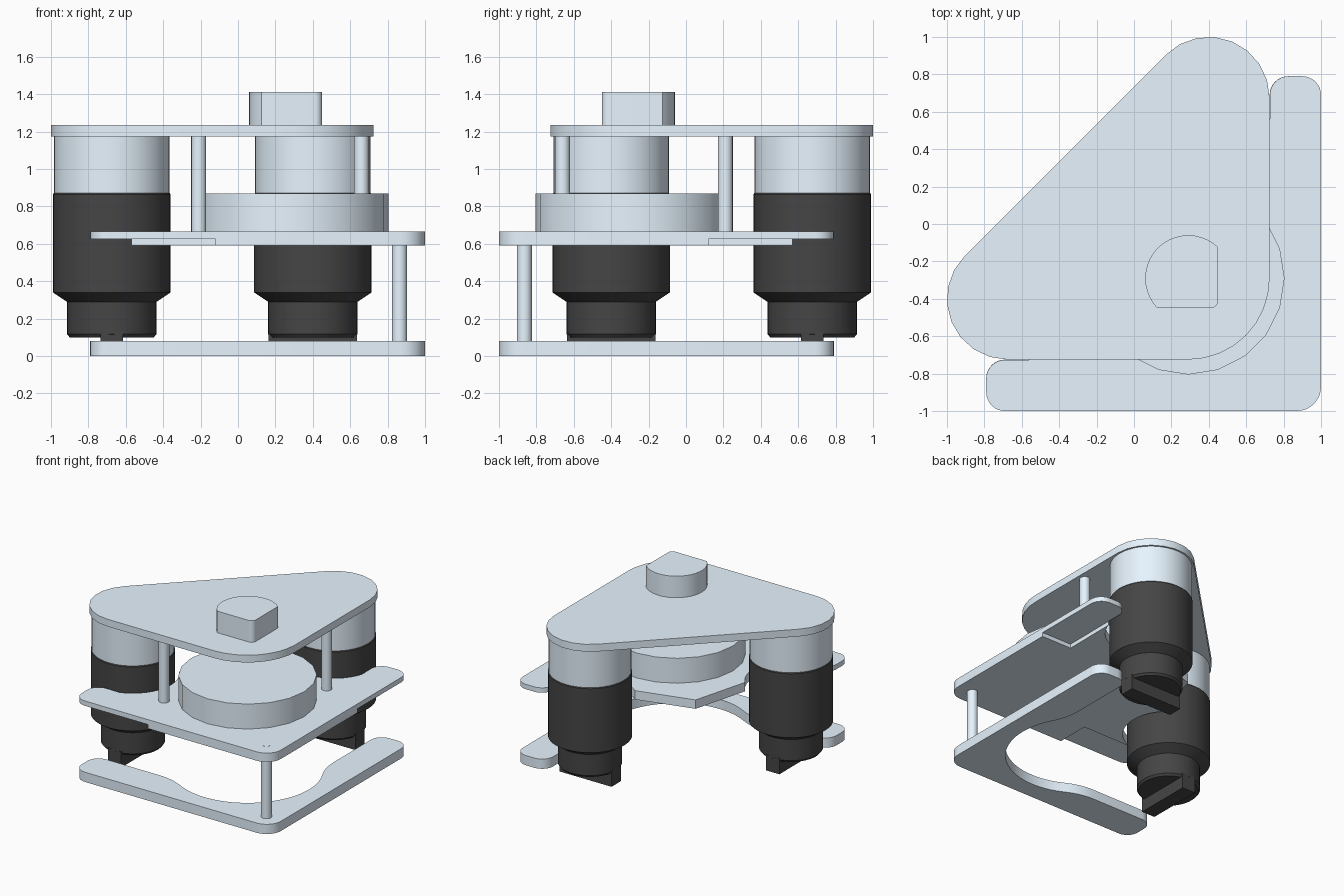
import bpy, bmesh, math
from mathutils import Vector

if "Cube" in bpy.data.objects:
    bpy.data.objects.remove(bpy.data.objects["Cube"])

dark = bpy.data.materials.new("dark_plastic")
dark.diffuse_color = (0.06, 0.06, 0.06, 1)
dark.use_nodes = True
dark.node_tree.nodes["Principled BSDF"].inputs["Base Color"].default_value = dark.diffuse_color
steel = bpy.data.materials.new("light_steel")
steel.diffuse_color = (0.8, 0.91, 1.0, 1)
steel.use_nodes = True
steel.node_tree.nodes["Principled BSDF"].inputs["Base Color"].default_value = steel.diffuse_color


def finish(name, bm, mat=steel, angle=30):
    bmesh.ops.recalc_face_normals(bm, faces=bm.faces)
    me = bpy.data.meshes.new(name)
    bm.to_mesh(me)
    bm.free()
    ob = bpy.data.objects.new(name, me)
    bpy.context.collection.objects.link(ob)
    me.materials.append(mat)
    bpy.context.view_layer.objects.active = ob
    ob.select_set(True)
    bpy.ops.object.shade_smooth_by_angle(angle=math.radians(angle))
    ob.select_set(False)
    return ob


def arc(cx, cy, r, a0, a1, n):
    """Outline points along an arc, angles in degrees."""
    angles = [math.radians(a0 + (a1 - a0) * i / n) for i in range(n + 1)]
    return [(cx + r * math.cos(a), cy + r * math.sin(a), 0) for a in angles]


def fillet(points, n=8):
    """Round each (x, y, radius) corner of a closed outline."""
    out = []
    for i, (x, y, r) in enumerate(points):
        p = Vector((x, y))
        if r == 0:
            out.append(p)
            continue
        u = (Vector(points[i - 1][:2]) - p).normalized()
        v = (Vector(points[(i + 1) % len(points)][:2]) - p).normalized()
        half = u.angle(v) / 2
        c = p + (u + v).normalized() * (r / math.sin(half))
        a = p + u * (r / math.tan(half)) - c
        b = p + v * (r / math.tan(half)) - c
        start = math.atan2(a.y, a.x)
        turn = (math.atan2(b.y, b.x) - start + math.pi) % (2 * math.pi) - math.pi
        for k in range(n + 1):
            t = start + turn * k / n
            out.append(c + Vector((math.cos(t), math.sin(t))) * r)
    return out


def mirrored(half):
    """Complete an outline across the diagonal x = -y."""
    return half + [(-y, -x, r) for x, y, r in reversed(half[1:-1])]


def plate(name, points, z0, z1):
    outline = fillet(points)
    bm = bmesh.new()
    low = [bm.verts.new((p.x, p.y, z0)) for p in outline]
    high = [bm.verts.new((p.x, p.y, z1)) for p in outline]
    bm.faces.new(low)
    bm.faces.new(high)
    for i in range(len(low)):
        bm.faces.new((low[i - 1], low[i], high[i], high[i - 1]))
    return finish(name, bm)


def lathe(name, x, y, profile, mat=steel, n=40):
    """Stack of rings from an (r, z) profile, capped at both ends."""
    bm = bmesh.new()
    rings = []
    for r, z in profile:
        rings.append([bm.verts.new((x + r * math.cos(2 * math.pi * i / n),
                                    y + r * math.sin(2 * math.pi * i / n), z)) for i in range(n)])
    for a, b in zip(rings, rings[1:]):
        for i in range(n):
            bm.faces.new((a[i - 1], a[i], b[i], b[i - 1]))
    bm.faces.new(rings[0])
    bm.faces.new(rings[-1])
    return finish(name, bm, mat)


def box(name, center, size, mat):
    bm = bmesh.new()
    bmesh.ops.create_cube(bm, size=1)
    for v in bm.verts:
        v.co = Vector([c + s * k for c, s, k in zip(center, size, v.co)])
    return finish(name, bm, mat)


# Base: L-shaped frame with a round cutout
arm = [(1, -1, 0.13), (1, 0.79, 0.1), (0.725, 0.79, 0.1)]
plate("base_frame", mirrored(arm + [(0.725, 0.09, 0.5)] + arc(0.29, -0.29, 0.56, 27, -45, 14)), 0, 0.08)

# Middle plate: thin arms on top, thicker body below, notched around the columns
inner = arc(0.4, 0.675, 0.345, -18, -131, 14) + [(-0.29, 0.29, 0)]
plate("middle_plate", mirrored(arm + inner), 0.625, 0.665)
plate("middle_plate_body", mirrored([(1, -1, 0.13), (1, 0.12, 0), (0.725, 0.12, 0)] + inner), 0.592, 0.625)

# Top plate: rounded triangle
plate("top_plate", [(0.725, -0.725, 0.435), (0.725, 1.46, 0.325), (-1.46, -0.725, 0.325)], 1.175, 1.235)

# Knob with two flats, and the round drum
plate("top_knob", arc(0.29, -0.29, 0.23, 46, 224, 20) + [(0.45, -0.45, 0.04)], 1.235, 1.412)
lathe("drum", 0.29, -0.29, [(0.515, 0.665), (0.515, 0.87)], n=20)

# Spacer posts
for i, (x, y) in enumerate([(-0.21, -0.66), (0.66, 0.21)]):
    lathe(f"upper_post_{i}", x, y, [(0.04, 0.66), (0.04, 1.18)], n=20)
lathe("lower_post", 0.864, -0.864, [(0.04, 0.07), (0.04, 0.6)], n=20)
lathe("post_tip", 0.864, -0.864, [(0.026, 0.6), (0.026, 0.667)], n=20)

# Two columns: light collar, dark stepped body, drive blade underneath
for i, (x, y, size) in enumerate([(-0.675, -0.4, (0.12, 0.475, 0.13)), (0.4, 0.675, (0.475, 0.12, 0.13))]):
    lathe(f"column_collar_{i}", x, y, [(0.309, 0.865), (0.309, 1.178)])
    lathe(f"column_body_{i}", x, y,
          [(0.225, 0.1), (0.239, 0.117), (0.239, 0.29), (0.314, 0.34), (0.314, 0.865), (0.309, 0.872)], dark)
    box(f"drive_blade_{i}", (x, y, 0.065), size, dark)
